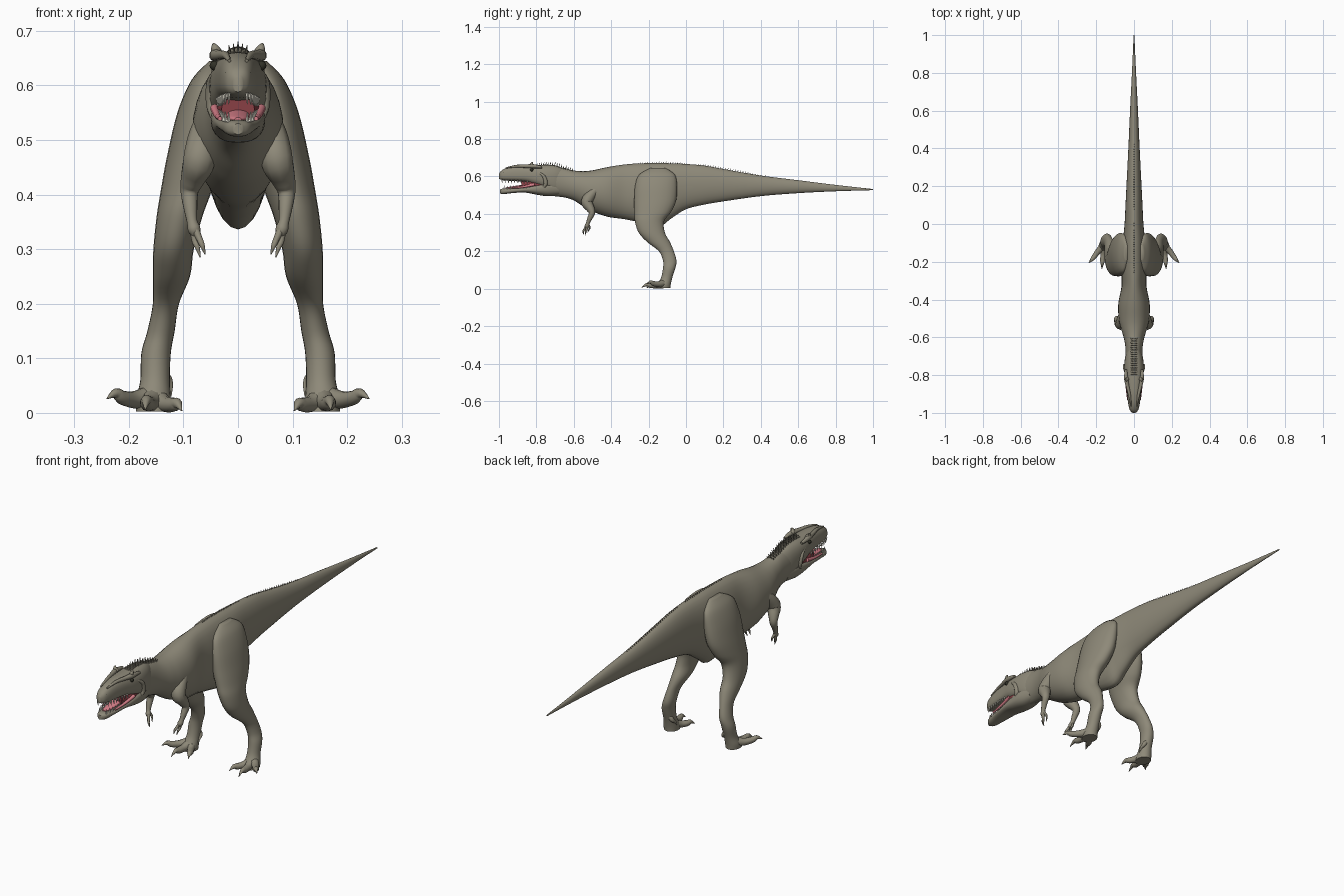
import bpy, bmesh, math
from mathutils import Vector


def material(name, rgb):
    m = bpy.data.materials.new(name)
    m.diffuse_color = (*rgb, 1)
    return m


SKIN = material("skin", (0.27, 0.25, 0.19))
PINK = material("mouth_pink", (0.70, 0.22, 0.26))
RED = material("mouth_dark", (0.25, 0.05, 0.06))
IVORY = material("ivory", (0.75, 0.72, 0.62))
DARK = material("dark", (0.03, 0.03, 0.02))


def finish(name, bm, mat, mirror=False):
    bmesh.ops.recalc_face_normals(bm, faces=bm.faces[:])
    me = bpy.data.meshes.new(name)
    bm.to_mesh(me)
    bm.free()
    ob = bpy.data.objects.new(name, me)
    bpy.context.collection.objects.link(ob)
    me.materials.append(mat)
    bpy.ops.object.select_all(action='DESELECT')
    ob.select_set(True)
    bpy.context.view_layer.objects.active = ob
    bpy.ops.object.shade_smooth_by_angle(angle=math.radians(50))
    if mirror:
        ob.modifiers.new("mirror", 'MIRROR').use_mirror_merge = False
    return ob


def spline(rows, steps):
    """Catmull-Rom interpolation of rows of numbers."""
    out = []
    for i in range(len(rows) - 1):
        a, b, c, d = (rows[max(i - 1, 0)], rows[i], rows[i + 1],
                      rows[min(i + 2, len(rows) - 1)])
        for s in range(steps):
            t = s / steps
            out.append([0.5 * (2 * q + (r - p) * t + (2 * p - 5 * q + 4 * r - w) * t * t
                               + (3 * q - p - 3 * r + w) * t ** 3)
                        for p, q, r, w in zip(a, b, c, d)])
    out.append(list(rows[-1]))
    return out


def skin_rings(bm, rings):
    loops = [[bm.verts.new(p) for p in ring] for ring in rings]
    n = len(loops[0])
    for a, b in zip(loops, loops[1:]):
        for i in range(n):
            j = (i + 1) % n
            bm.faces.new((a[i], a[j], b[j], b[i]))
    bm.faces.new(loops[0])
    bm.faces.new(loops[-1])


def trunk(name, rows, mat=SKIN, power=1.0, n=28, steps=5):
    """Loft along y; row = y, top, widest height, bottom, half width."""
    rings = []
    for y, top, mid, bot, w in spline(rows, steps):
        ring = []
        for k in range(n):
            a = 2 * math.pi * k / n
            c, s = math.cos(a), math.sin(a)
            c = math.copysign(abs(c) ** power, c)
            s = math.copysign(abs(s) ** power, s)
            ring.append((w * c, y, mid + s * ((top - mid) if s > 0 else (mid - bot))))
        rings.append(ring)
    bm = bmesh.new()
    skin_rings(bm, rings)
    return finish(name, bm, mat)


def add_tube(bm, pts, n=10, steps=4):
    """Round tube; point = x, y, z, radius."""
    rows = spline(pts, steps)
    P = [Vector(r[:3]) for r in rows]
    rings = []
    for i, r in enumerate(rows):
        t = (P[min(i + 1, len(P) - 1)] - P[max(i - 1, 0)]).normalized()
        u = t.cross(Vector((1, 0.05, 0))).normalized()
        v = t.cross(u)
        rad = max(r[3], 0.0006)
        rings.append([P[i] + rad * (u * math.cos(2 * math.pi * k / n)
                                    + v * math.sin(2 * math.pi * k / n)) for k in range(n)])
    skin_rings(bm, rings)


def tubes(name, paths, mat=SKIN, mirror=True):
    bm = bmesh.new()
    for p in paths:
        add_tube(bm, p)
    return finish(name, bm, mat, mirror)


def height(rows, y):
    for a, b in zip(rows, rows[1:]):
        if a[0] <= y <= b[0]:
            return a[1] + (b[1] - a[1]) * (y - a[0]) / (b[0] - a[0])
    return rows[0][1]


# Neck, torso and tail
BODY = [(-.78, .65, .585, .51, .04), (-.72, .655, .58, .497, .044), (-.65, .645, .565, .488, .046),
        (-.60, .632, .55, .472, .055), (-.55, .628, .535, .44, .07), (-.5, .633, .52, .413, .081),
        (-.42, .65, .51, .385, .083), (-.33, .664, .50, .372, .066), (-.25, .67, .50, .356, .066),
        (-.14, .672, .52, .336, .062), (-.08, .67, .54, .375, .058), (0, .667, .55, .425, .050),
        (.1, .658, .555, .45, .045), (.2, .64, .555, .467, .040), (.4, .605, .55, .495, .030),
        (.6, .58, .545, .511, .021), (.8, .555, .538, .521, .011), (1.0, .533, .53, .527, .002)]
trunk("body", BODY)

# Skull and lower jaw
SKULL = [(-1.0, .615, .602, .588, .008), (-.985, .633, .605, .581, .022), (-.95, .65, .605, .577, .031),
         (-.90, .659, .605, .574, .037), (-.85, .661, .605, .568, .043), (-.80, .661, .60, .55, .050),
         (-.75, .663, .59, .53, .052), (-.70, .659, .58, .51, .046), (-.66, .645, .57, .52, .034)]
JAW = [(-.995, .53, .52, .51, .008), (-.975, .536, .522, .506, .024), (-.92, .538, .525, .512, .034),
       (-.86, .543, .53, .514, .041), (-.80, .558, .535, .503, .048), (-.74, .57, .54, .495, .049),
       (-.68, .56, .54, .50, .038)]
trunk("skull", SKULL, power=.8)
trunk("lower_jaw", JAW, power=.8)

# Mouth lining and tongue
trunk("mouth_lining", [(-.88, .58, .557, .532, .030), (-.82, .58, .556, .53, .040),
                       (-.74, .58, .555, .53, .042)], RED)
trunk("tongue", [(-.965, .541, .538, .532, .006), (-.94, .546, .54, .53, .017),
                 (-.87, .556, .545, .53, .022), (-.79, .56, .545, .53, .022)], PINK)
tubes("gums", [[(.033, -.93, .539, .004), (.038, -.87, .545, .006), (.043, -.81, .558, .008)]], PINK)

# Teeth along both jaws
teeth = []
for i in range(9):
    t = i / 8
    y, x = -.985 + .135 * t, .017 + .020 * t ** .6
    teeth.append([(x, y, .586 - .008 * t, .0042), (x, y + .003, .565 - .004 * t, .0005)])
    y += .012
    teeth.append([(x, y, .532 + .008 * t, .0038), (x, y + .002, .551 + .005 * t, .0005)])
bm = bmesh.new()
for p in teeth:
    add_tube(bm, p, n=6, steps=1)
finish("teeth", bm, IVORY, True)

# Brow ridges, horns, cheeks
tubes("brow_ridge", [
    [(.016, -.965, .645, .003), (.023, -.91, .655, .007), (.034, -.86, .655, .009),
     (.042, -.82, .655, .011), (.043, -.77, .65, .006)],
    [(.038, -.82, .655, .012), (.042, -.825, .668, .008), (.045, -.818, .676, .002)],
    [(.045, -.79, .622, .004), (.05, -.76, .60, .009), (.047, -.75, .56, .011), (.042, -.77, .535, .004)]])

# Eyes and nostrils
bm = bmesh.new()
for loc, r in (((.043, -.825, .636), .009), ((.0195, -.975, .622), .004)):
    geo = bmesh.ops.create_uvsphere(bm, u_segments=12, v_segments=8, radius=r)
    bmesh.ops.translate(bm, verts=geo['verts'], vec=loc)
finish("eyes_and_nostrils", bm, DARK, True)

# Spines down the neck, back and tail
bm = bmesh.new()
for start, end, count, h, cols in ((-.80, -.61, 17, .018, (-.013, -.0065, 0, .0065, .013)),
                                   (-.26, .0, 22, .008, (0,)), (.06, .42, 28, .008, (0,))):
    for i in range(count):
        y = start + (end - start) * i / (count - 1)
        z = max(height(BODY, y), height(SKULL, y) if y < -.66 else 0)
        size = h * (0.55 + 0.45 * math.sin(math.pi * i / (count - 1)))
        for x in cols:
            add_tube(bm, [(x, y, z - .008, .0035), (x * 1.3, y + .006, z + size - abs(x) * .4, .0005)],
                     n=5, steps=1)
finish("spines", bm, SKIN)

# Legs, lofted from hip to sole; row = x, y, z, half width, half depth
LEG = [(.040, -.15, .645, .012, .04), (.055, -.155, .61, .030, .095), (.066, -.16, .55, .045, .112),
       (.080, -.165, .47, .050, .112), (.094, -.178, .41, .047, .098), (.107, -.195, .36, .042, .078),
       (.118, -.183, .30, .037, .070), (.122, -.147, .25, .034, .061), (.132, -.105, .20, .024, .040),
       (.141, -.087, .15, .025, .036), (.150, -.090, .11, .027, .033), (.152, -.103, .06, .027, .030),
       (.155, -.117, .025, .032, .036), (.155, -.122, .003, .032, .038)]
bm = bmesh.new()
skin_rings(bm, [[(x + rx * math.cos(2 * math.pi * k / 24), y + ry * math.sin(2 * math.pi * k / 24), z)
                 for k in range(24)] for x, y, z, rx, ry in spline(LEG, 5)])
finish("legs", bm, SKIN, True)

# Toes with claws
tubes("toes", [
    [(.16, -.115, .03, .022), (.19, -.145, .024, .016), (.212, -.175, .028, .013),
     (.224, -.19, .036, .009), (.24, -.207, .026, .001)],
    [(.155, -.12, .026, .024), (.162, -.16, .018, .016), (.166, -.19, .018, .014),
     (.168, -.21, .022, .009), (.170, -.238, .006, .001)],
    [(.15, -.12, .026, .022), (.133, -.15, .016, .015), (.118, -.175, .015, .013),
     (.111, -.19, .017, .009), (.103, -.21, .004, .001)],
    [(.14, -.085, .075, .012), (.129, -.085, .06, .009), (.125, -.10, .048, .006), (.123, -.11, .03, .001)]])

# Arms and clawed fingers
tubes("arms", [
    [(.060, -.46, .55, .012), (.064, -.50, .51, .026), (.070, -.53, .465, .031), (.083, -.512, .43, .023),
     (.089, -.503, .405, .017), (.087, -.515, .375, .013), (.084, -.525, .35, .010),
     (.080, -.53, .335, .012), (.077, -.532, .322, .005)],
    [(.080, -.53, .34, .008), (.072, -.54, .322, .006), (.066, -.549, .308, .005), (.060, -.548, .29, .001)],
    [(.081, -.528, .335, .008), (.079, -.532, .315, .006), (.075, -.536, .305, .005), (.069, -.54, .285, .001)],
    [(.084, -.525, .345, .007), (.076, -.515, .328, .005), (.070, -.518, .318, .004), (.065, -.525, .302, .001)]])
